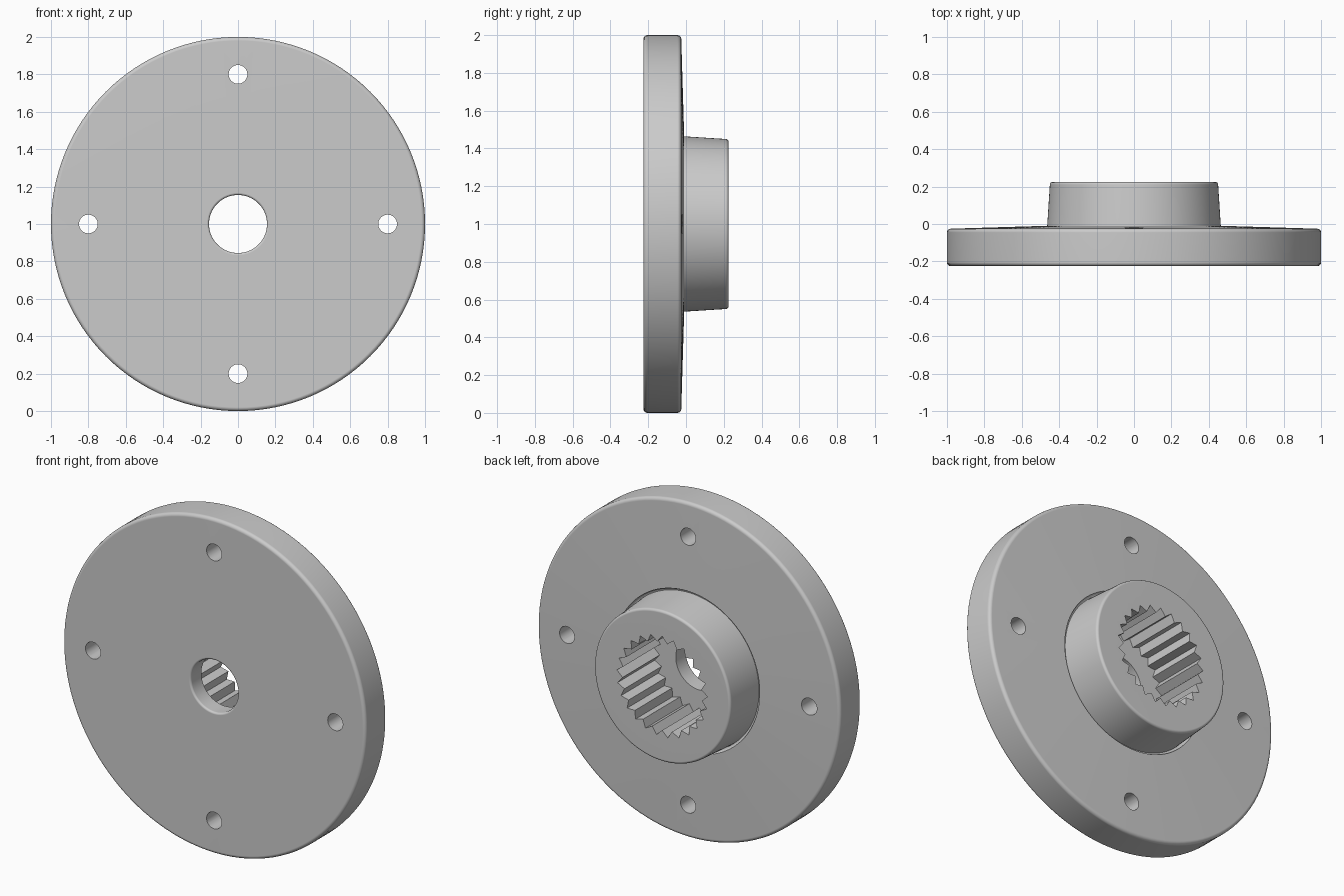
import bpy, bmesh, math
from mathutils import Matrix, Vector

if "Cube" in bpy.data.objects:
    bpy.data.objects.remove(bpy.data.objects["Cube"], do_unlink=True)

FRONT, STEP, BACK = -0.225, -0.025, 0.225
DISC_R, HUB_R, BORE_R = 1.0, 0.45, 0.155
SPLINE_FLOOR = -0.125
TEETH = 25

grey = bpy.data.materials.new("plain grey")
grey.use_nodes = True
colour = (0.6, 0.6, 0.6, 1)
grey.diffuse_color = colour
grey.node_tree.nodes["Principled BSDF"].inputs["Base Color"].default_value = colour


def new_object(name, bm):
    bmesh.ops.recalc_face_normals(bm, faces=bm.faces)
    mesh = bpy.data.meshes.new(name)
    bm.to_mesh(mesh)
    bm.free()
    mesh.materials.append(grey)
    obj = bpy.data.objects.new(name, mesh)
    bpy.context.collection.objects.link(obj)
    return obj


def arc(r, y, radius, start, steps=4):
    """Quarter fillet around (r, y), sweeping 90 degrees from start."""
    angles = [math.radians(start + 90 * i / steps) for i in range(steps + 1)]
    return [(r + radius * math.cos(a), y + radius * math.sin(a)) for a in angles]


def lathe(name, profile, sides=128):
    """Revolve a closed (radius, y) profile around the y axis."""
    bm = bmesh.new()
    rings = []
    for i in range(sides):
        a = math.tau * i / sides
        rings.append([bm.verts.new((r * math.cos(a), y, 1 + r * math.sin(a))) for r, y in profile])
    n = len(profile)
    for i in range(sides):
        a, b = rings[i], rings[(i + 1) % sides]
        for j in range(n):
            k = (j + 1) % n
            bm.faces.new((a[j], a[k], b[k], b[j]))
    return new_object(name, bm)


def prism(name, outline, y0, y1):
    """Extrude an (x, z) outline along y."""
    bm = bmesh.new()
    face = bm.faces.new([bm.verts.new((x, y0, z)) for x, z in outline])
    ext = bmesh.ops.extrude_face_region(bm, geom=[face])
    moved = [v for v in ext["geom"] if isinstance(v, bmesh.types.BMVert)]
    bmesh.ops.translate(bm, verts=moved, vec=(0, y1 - y0, 0))
    return new_object(name, bm)


def ring(cx, cz, radii, count):
    """Outline whose radius cycles through radii."""
    return [(cx + radii[i % len(radii)] * math.sin(math.tau * i / count),
             cz + radii[i % len(radii)] * math.cos(math.tau * i / count)) for i in range(count)]


# Disc and hub in one turned body, with rounded edges and a filleted hub base
f, g, h = 0.02, 0.015, 0.012
profile = arc(DISC_R - f, FRONT + f, f, -90)
profile += arc(DISC_R - f, STEP - f, f, 0)
profile += arc(HUB_R + g, STEP + g, g, -90)[::-1]
profile += arc(HUB_R - g, BACK - g, g, 0)
profile += [(BORE_R, BACK)]
profile += arc(BORE_R + h, FRONT + h, h, 180)
flange = lathe("flanged_hub", profile)

# Toothed socket and four bolt holes
cutters = [prism("socket_cutter", ring(0, 1, (0.3, 0.262), TEETH * 2), SPLINE_FLOOR, BACK + 0.1)]
for i in range(4):
    a = math.pi / 2 * i
    outline = ring(0.8 * math.cos(a), 1 + 0.8 * math.sin(a), (0.05,), 32)
    cutters.append(prism("bolt_hole_cutter", outline, FRONT - 0.1, STEP + 0.1))

bpy.context.view_layer.objects.active = flange
for cutter in cutters:
    cutter.hide_render = True
    mod = flange.modifiers.new("cut", 'BOOLEAN')
    mod.operation = 'DIFFERENCE'
    mod.solver = 'EXACT'
    mod.object = cutter
    bpy.ops.object.modifier_apply(modifier=mod.name)
    bpy.data.objects.remove(cutter, do_unlink=True)

# Smooth rounded surfaces with crisp teeth and flat faces
bpy.ops.object.select_all(action='DESELECT')
flange.select_set(True)
bpy.ops.object.shade_smooth_by_angle(angle=math.radians(30))
weighted = flange.modifiers.new("flat_faces", 'WEIGHTED_NORMAL')
weighted.keep_sharp = True
